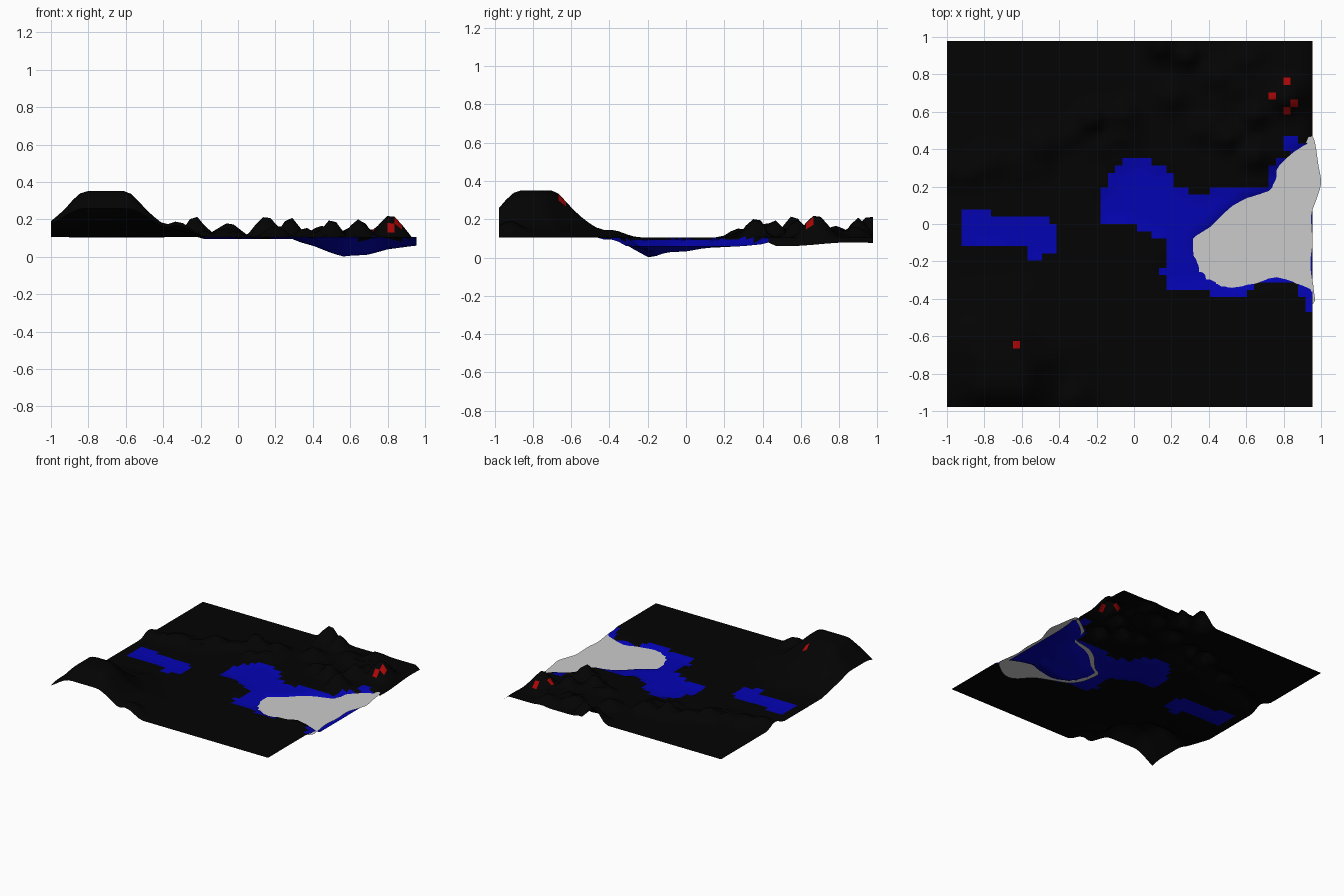
import bpy, bmesh, math, random
from mathutils import Vector
from mathutils.geometry import intersect_point_line

if "Cube" in bpy.data.objects:
    bpy.data.objects.remove(bpy.data.objects["Cube"])

random.seed(4)
N, CELL, X0, Y0 = 50, 0.0391, -1.0, -0.9775
BASE, LEVEL = 0.106, 0.085

# Visible shoreline of the lake, open to the right edge
SHORE = [(1.3, .45), (.95, .44), (.9, .42), (.82, .36), (.76, .3), (.74, .18), (.6, .14),
         (.5, .08), (.4, -.02), (.32, -.07), (.32, -.15), (.34, -.23), (.4, -.3),
         (.52, -.345), (.65, -.32), (.75, -.285), (.85, -.31), (.95, -.355), (1.3, -.45)]

# Lake bed envelopes seen from the front and from the side
BED_X = [(.3, .085), (.4, .06), (.5, .02), (.56, .002), (.62, .0), (.7, .012), (.8, .04), (.95, .06)]
BED_Y = [(-.36, .085), (-.3, .05), (-.22, .0), (-.18, .0), (-.1, .028), (0, .032), (.1, .05),
         (.3, .06), (.45, .075)]
HILL = [(0, .245), (.04, .225), (.1, .155), (.16, .1), (.22, .055), (.3, .03), (.42, 0)]

# Ridge peaks: x, y, height, radius
PEAKS = [(-1, .28, .04, .12), (-.75, .33, .05, .14), (-.5, .42, .075, .14), (-.23, .56, .115, .11),
         (-.05, .58, .075, .13), (.15, .96, .115, .13), (.28, .9, .105, .1), (.2, .68, .06, .12),
         (.5, .46, .095, .1), (.65, .36, .115, .1), (.65, .58, .095, .1), (.815, .68, .12, .135),
         (.45, .78, .06, .13), (.62, .88, .06, .13), (.36, .5, .05, .1),
         (-.33, -.92, .085, .17), (-.6, -.4, .04, .16)]
for i in range(22):   # small foothills along the diagonal ridge
    t = random.random()
    PEAKS.append((-.9 + 1.75 * t, .32 + .4 * t + random.uniform(-.12, .12),
                  random.uniform(.02, .05), random.uniform(.07, .12)))

# Wet ground patches: x range, y range
WET = [(-.91, -.75, -.11, .08), (-.75, -.64, -.11, .02), (-.64, -.44, -.13, .04),
       (-.57, -.48, -.19, -.1), (-.48, -.41, -.15, .0),
       (-.18, .3, .0, .19), (-.13, .23, .18, .28), (-.1, .17, .27, .31), (-.06, .08, .3, .35),
       (0, .5, -.03, .15), (.08, .4, -.07, 0), (.17, .4, -.35, 0), (.13, .2, -.29, -.22),
       (.4, .6, -.38, -.3), (.4, .73, 0, .19), (.88, .96, -.4, -.3), (.92, .96, -.45, -.3),
       (.81, .87, .39, .45), (.72, .78, .17, .3)]
RED = {(46, 44), (44, 42), (47, 41), (46, 40), (9, 8)}


def lerp(table, v):
    if v <= table[0][0]:
        return table[0][1]
    for (a, p), (b, q) in zip(table, table[1:]):
        if v <= b:
            return p + (q - p) * (v - a) / (b - a)
    return table[-1][1]


def shore_distance(x, y):
    """Signed distance to the shoreline, positive inside the lake."""
    p, best, inside = Vector((x, y)), 9, False
    for a, b in zip(SHORE, SHORE[1:] + SHORE[:1]):
        q, t = intersect_point_line(p, Vector(a), Vector(b))
        q = Vector(a).lerp(Vector(b), min(1, max(0, t)))
        best = min(best, (p - q.to_2d()).length)
        if (a[1] > y) != (b[1] > y) and x < a[0] + (y - a[1]) * (b[0] - a[0]) / (b[1] - a[1]):
            inside = not inside
    return best if inside else -best


def wet(x, y):
    return any(a < x < b and c < y < d for a, b, c, d in WET)


def height(x, y):
    d = shore_distance(x, y)
    if d > 0:
        return max(lerp(BED_X, x), lerp(BED_Y, y), LEVEL - .6 * d)
    # plateau hill with a cut inner corner, and ridge peaks
    dx, dy = max(-.82 - x, x + .6, 0), max(-.875 - y, y + .7, 0)
    rise = lerp(HILL, max(math.hypot(dx, dy), (x + y + 1.37) / 1.414))
    for px, py, h, r in PEAKS:
        k = math.hypot(x - px, y - py) / r
        if k < 1:
            rise = max(rise, h * (.5 + .5 * math.cos(math.pi * k)))
    ground = BASE
    if wet(x, y):
        ground, rise = (.095 if x > -.3 else .103), 0
    if x > .93 and y > .4:
        ground, rise = .07 + .01 * math.sin(9 * y), rise * .2
    return min(ground + rise, LEVEL + .9 * -d)


def paint(name, rgb):
    m = bpy.data.materials.new(name)
    m.diffuse_color = (*rgb, 1)
    m.use_nodes = True
    m.node_tree.nodes["Principled BSDF"].inputs["Base Color"].default_value = m.diffuse_color
    return m


def finish(name, bm, mats=()):
    me = bpy.data.meshes.new(name)
    bm.to_mesh(me)
    bm.free()
    for m in mats:
        me.materials.append(m)
    ob = bpy.data.objects.new(name, me)
    bpy.context.collection.objects.link(ob)
    return ob


# Terrain sheet
bm = bmesh.new()
grid = [[bm.verts.new((X0 + i * CELL, Y0 + j * CELL, height(X0 + i * CELL, Y0 + j * CELL)))
         for j in range(N + 1)] for i in range(N + 1)]
for i in range(N):
    for j in range(N):
        f = bm.faces.new((grid[i][j], grid[i + 1][j], grid[i + 1][j + 1], grid[i][j + 1]))
        f.smooth = True
        c = f.calc_center_median()
        if (i, j) in RED:
            f.material_index = 2
        elif wet(c.x, c.y) or shore_distance(c.x, c.y) > -.01:
            f.material_index = 1
finish("terrain", bm, [paint("dark_ground", (.001, .001, .001)), paint("wet_ground", (.001, .001, .45)),
                       paint("red_marker", (.4, .002, .002))])

# Water sheet: shoreline pushed under the banks, wavy at the open edge
centre = Vector((.7, -.05))
ring = []
for p in SHORE[2:-5]:
    v = Vector(p)
    ring.append(v + (v - centre).normalized() * .035)
ring += [Vector(p) for p in [(.62, -.43), (.72, -.53), (.82, -.53), (.955, -.43), (.962, -.36),
                             (.945, -.22), (.955, -.1), (.95, .05), (.975, .13), (1.0, .22),
                             (.985, .32), (.96, .46)]]
bm = bmesh.new()
verts = []
n = len(ring)
for i in range(n):    # smooth curve through the outline
    a, b, c, d = (ring[(i + k) % n] for k in (-1, 0, 1, 2))
    for t in (0, .25, .5, .75):
        p = .5 * (2 * b + (c - a) * t + (2 * a - 5 * b + 4 * c - d) * t * t
                  + (3 * b - a - 3 * c + d) * t ** 3)
        verts.append(bm.verts.new((min(p.x, 1), p.y, LEVEL)))
face = bm.faces.new(verts)
face.normal_update()
if face.normal.z < 0:
    face.normal_flip()
bmesh.ops.triangulate(bm, faces=[face])
finish("lake_water", bm)
